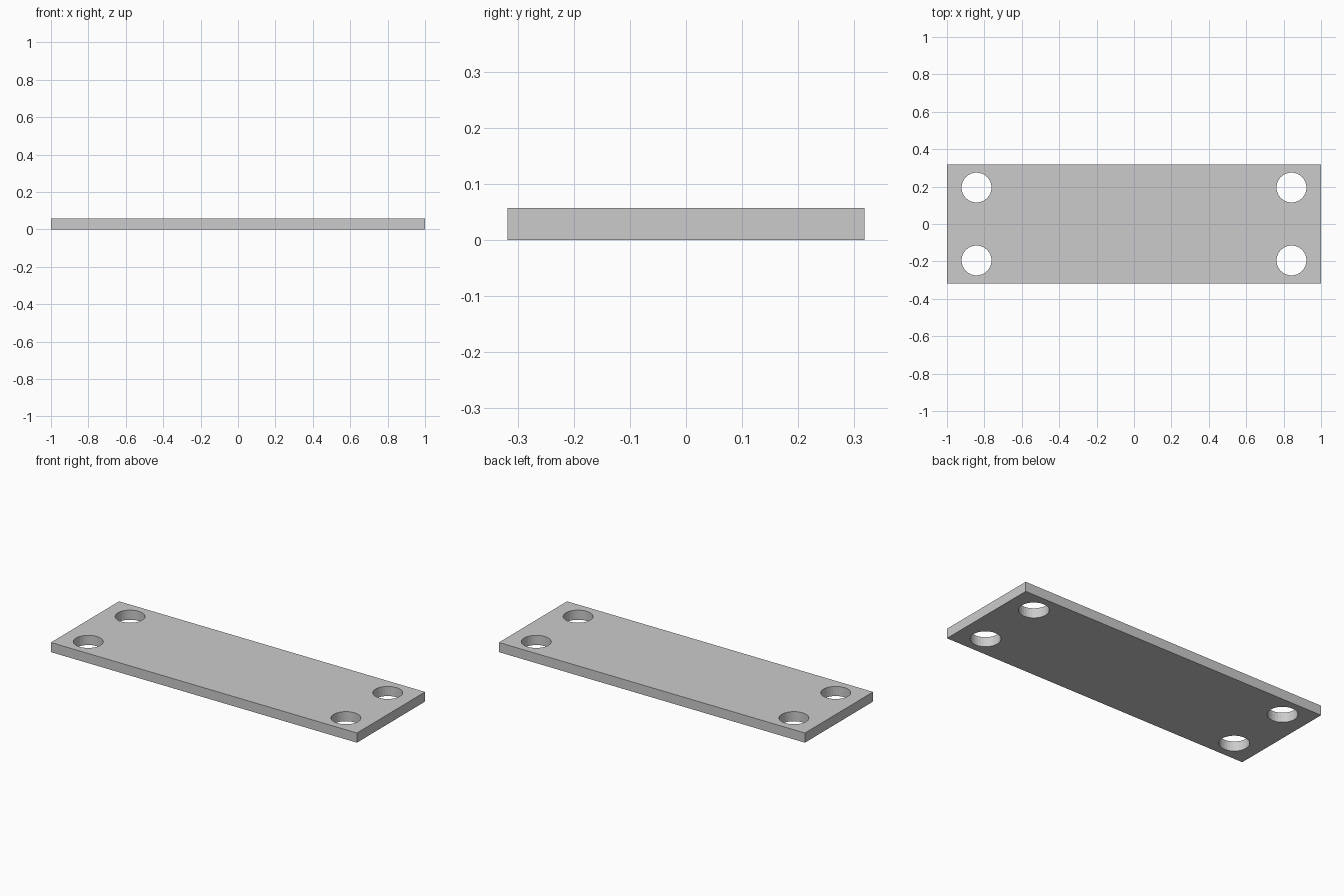
import bpy

if "Cube" in bpy.data.objects:
    bpy.data.objects.remove(bpy.data.objects["Cube"])

LENGTH, WIDTH, THICK = 2.0, 0.636, 0.057
HOLE_X, HOLE_Y, HOLE_R = 0.842, 0.195, 0.08

# Flat plate standing on z = 0
bpy.ops.mesh.primitive_cube_add(size=1, location=(0, 0, THICK / 2))
plate = bpy.context.object
plate.name = "mounting_plate"
plate.scale = (LENGTH, WIDTH, THICK)
bpy.ops.object.transform_apply(location=True, rotation=False, scale=True)

# Four through holes, one near each corner
for sx in (-1, 1):
    for sy in (-1, 1):
        bpy.ops.mesh.primitive_cylinder_add(
            vertices=32, radius=HOLE_R, depth=THICK * 4,
            location=(sx * HOLE_X, sy * HOLE_Y, THICK / 2))
        cutter = bpy.context.object
        cutter.name = "hole_cutter"
        cutter.hide_render = True

        bpy.context.view_layer.objects.active = plate
        cut = plate.modifiers.new("bolt_hole", 'BOOLEAN')
        cut.operation = 'DIFFERENCE'
        cut.solver = 'EXACT'
        cut.object = cutter
        bpy.ops.object.modifier_apply(modifier=cut.name)
        bpy.data.objects.remove(cutter, do_unlink=True)
